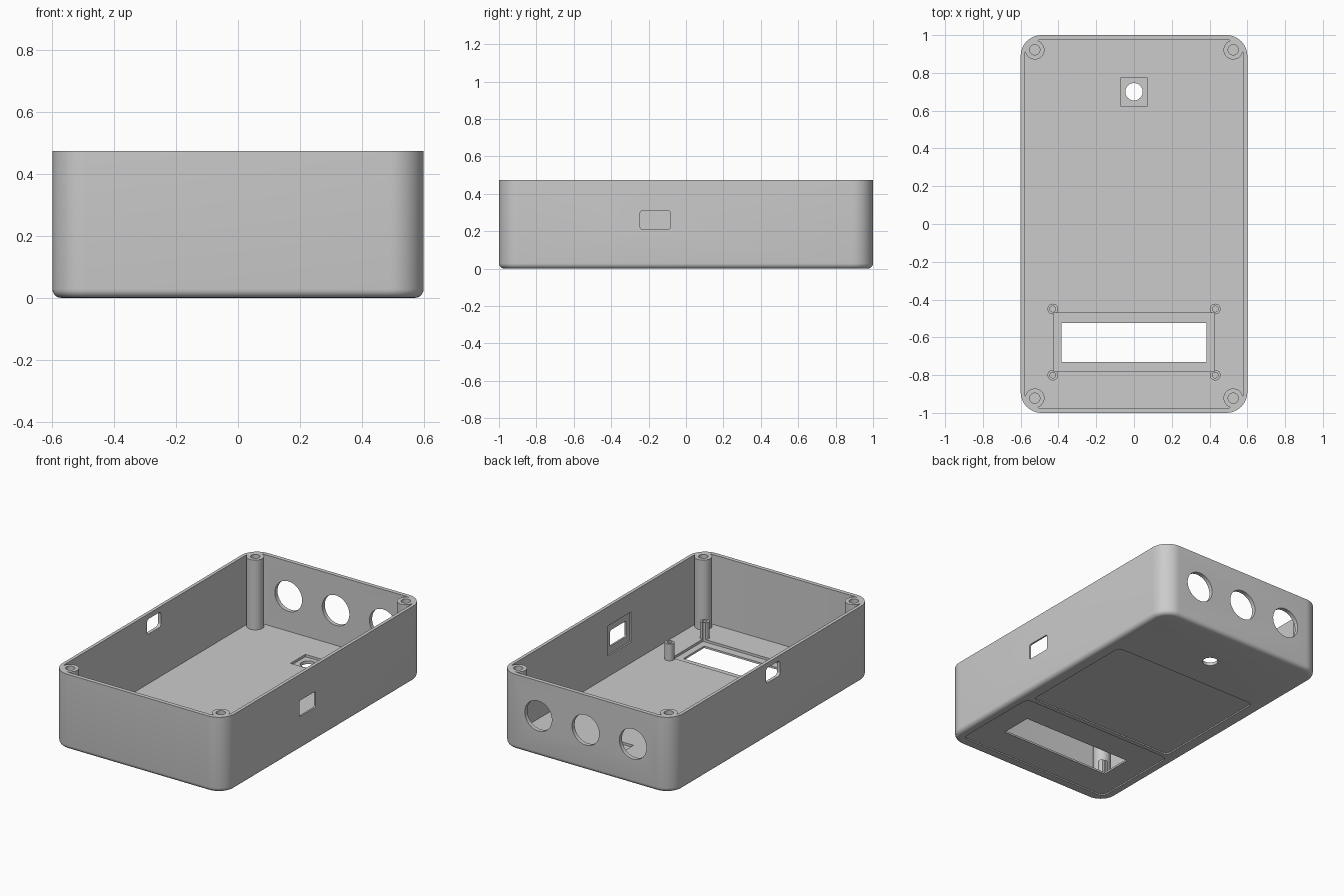
import bpy, bmesh
from math import sin, cos, pi
from mathutils import Vector

if "Cube" in bpy.data.objects:
    bpy.data.objects.remove(bpy.data.objects["Cube"])

COLOUR = (0.6, 0.6, 0.6, 1)
grey = bpy.data.materials.new("plain_grey")
grey.use_nodes = True
grey.diffuse_color = COLOUR
grey.node_tree.nodes["Principled BSDF"].inputs["Base Color"].default_value = COLOUR

HEIGHT, FLOOR = 0.475, 0.035


def block(name, center, size, radius, levels, axis="Z", steps=8):
    """Rounded rectangle lofted along an axis through (position, inset) levels."""
    bm = bmesh.new()
    rings = []
    for pos, inset in levels:
        r = max(radius - inset, 0.001)
        ring = []
        for q, (sx, sy) in enumerate(((1, 1), (-1, 1), (-1, -1), (1, -1))):
            for k in range(steps + 1):
                a = (q + k / steps) * pi / 2
                u = center[0] + sx * (size[0] / 2 - inset - r) + r * cos(a)
                v = center[1] + sy * (size[1] / 2 - inset - r) + r * sin(a)
                p = {"Z": (u, v, pos), "X": (pos, u, v), "Y": (v, pos, u)}[axis]
                ring.append(bm.verts.new(Vector(p)))
        rings.append(ring)
    for low, high in zip(rings, rings[1:]):
        n = len(low)
        for i in range(n):
            j = (i + 1) % n
            bm.faces.new((low[i], low[j], high[j], high[i]))
    bm.faces.new(rings[0][::-1])
    bm.faces.new(rings[-1])
    bmesh.ops.remove_doubles(bm, verts=bm.verts, dist=1e-5)
    bmesh.ops.recalc_face_normals(bm, faces=bm.faces)
    mesh = bpy.data.meshes.new(name)
    bm.to_mesh(mesh)
    bm.free()
    mesh.materials.append(grey)
    obj = bpy.data.objects.new(name, mesh)
    bpy.context.collection.objects.link(obj)
    return obj


def rod(name, center, radius, start, end, axis="Z"):
    return block(name, center, (2 * radius, 2 * radius), radius, ((start, 0), (end, 0)), axis)


def combine(target, tool, operation="DIFFERENCE"):
    """Apply a boolean and discard the tool."""
    bpy.context.view_layer.objects.active = target
    mod = target.modifiers.new("cut", "BOOLEAN")
    mod.operation, mod.solver, mod.object = operation, "EXACT", tool
    bpy.ops.object.modifier_apply(modifier=mod.name)
    bpy.data.objects.remove(tool)


def smooth(obj):
    bpy.ops.object.select_all(action="DESELECT")
    obj.select_set(True)
    bpy.context.view_layer.objects.active = obj
    bpy.ops.object.shade_smooth_by_angle(angle=pi / 6)


# Outer shell with a rounded lower edge, then the hollow
f = 0.028
fillet = [(f - f * sin(k * pi / 10), f - f * cos(k * pi / 10)) for k in range(5, -1, -1)]
case = block("enclosure", (0, 0), (1.2, 2), 0.11, fillet + [(HEIGHT, 0)], steps=12)
combine(case, block("hollow", (0, 0), (1.158, 1.948), 0.088, ((FLOOR, 0), (1, 0)), steps=12))

# Corner screw posts, full height with blind holes
for sx in (-1, 1):
    for sy in (-1, 1):
        spot = (sx * 0.525, sy * 0.922)
        combine(case, rod("post", spot, 0.051, 0.02, HEIGHT), "UNION")
        combine(case, rod("screw_hole", spot, 0.027, 0.1, 1))

# Three round sockets in the back wall
for x in (-0.33, 0, 0.33):
    combine(case, rod("socket", (0.255, x), 0.095, 0.9, 1.1, "Y"))

# Side ports: one with an inner pocket, one near the rim
combine(case, block("left_port", (-0.165, 0.26), (0.16, 0.1), 0.012, ((0.5, 0), (0.7, 0)), "X"))
combine(case, block("port_pocket", (-0.165, 0.26), (0.23, 0.19), 0.002, ((0.5, 0), (0.589, 0)), "X"))
combine(case, block("right_port", (-0.01, 0.395), (0.14, 0.095), 0.02, ((-0.7, 0), (-0.5, 0)), "X"))

# Floor openings: button hole with square pocket, display window with recess
combine(case, rod("button_hole", (0, 0.7), 0.046, -0.1, 0.2))
combine(case, block("button_pocket", (0, 0.7), (0.144, 0.148), 0.001, ((0.02, 0), (0.2, 0))))
combine(case, block("window", (0, -0.627), (0.77, 0.206), 0.004, ((-0.1, 0), (0.2, 0))))
combine(case, block("display_recess", (0, -0.625), (0.854, 0.31), 0.001, ((0.02, 0), (0.2, 0))))

# Shallow label panels under the floor
combine(case, block("rear_panel", (0, 0.082), (1.03, 0.785), 0.03, ((-0.1, 0), (0.008, 0))))
combine(case, block("front_panel", (0, -0.635), (1.08, 0.59), 0.04, ((-0.1, 0), (0.008, 0))))
smooth(case)

# Display posts, drilled and notched where the display sits
for sx, side in ((-1, "right"), (1, "left")):
    for y, end in ((-0.45, "rear"), (-0.8, "front")):
        post = rod(f"display_post_{end}_{side}", (sx * 0.43, y), 0.028, 0.025, 0.14)
        combine(post, rod("drill", (sx * 0.43, y), 0.015, 0.04, 0.3))
        combine(post, block("notch", (0, -0.625), (0.854, 0.31), 0.001, ((0.02, 0), (0.3, 0))))
        smooth(post)
